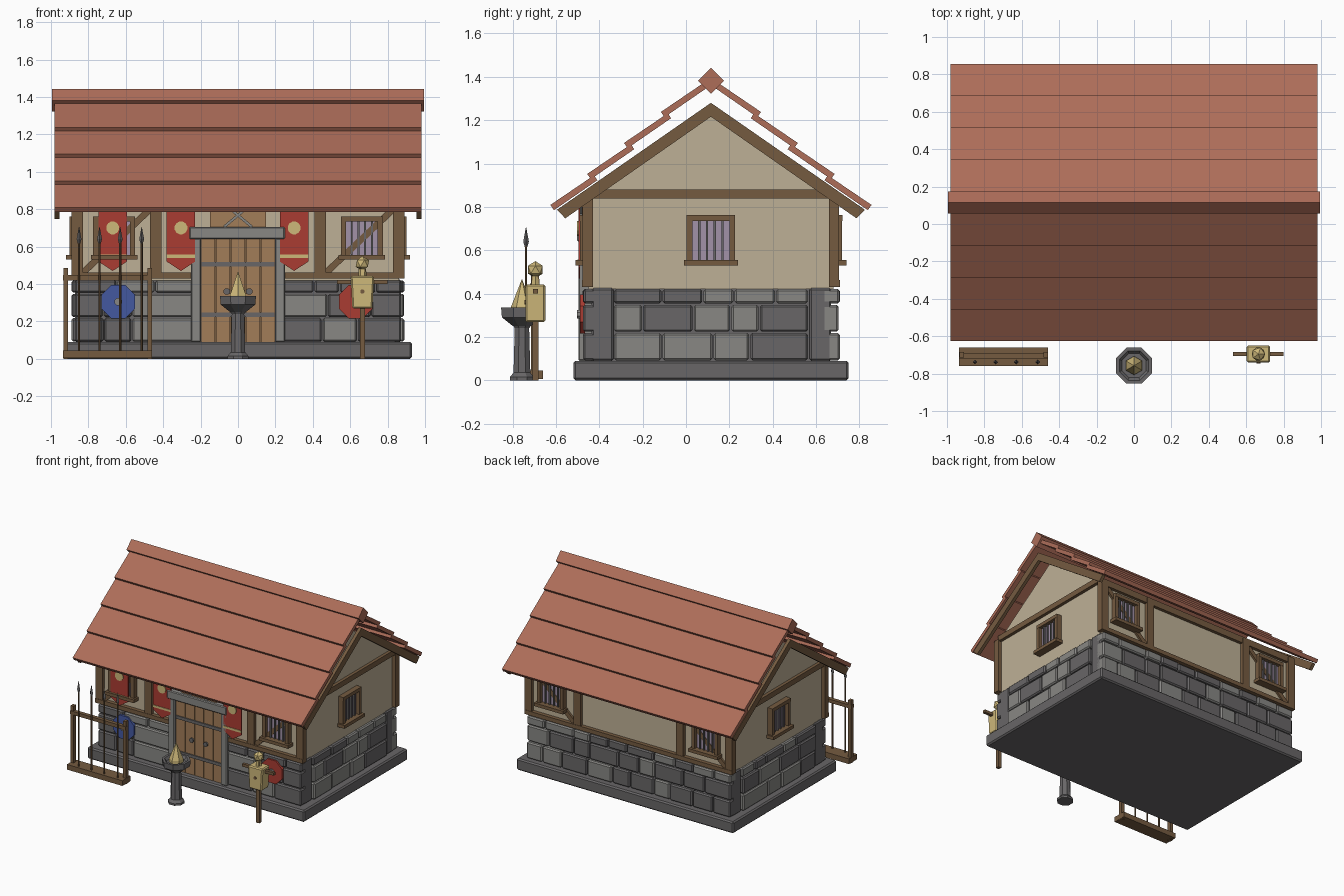
import bpy, bmesh, math, random
from mathutils import Vector, Matrix

if "Cube" in bpy.data.objects:
    bpy.data.objects.remove(bpy.data.objects["Cube"])
random.seed(4)


def lin(c):
    c /= 255
    return c / 12.92 if c < 0.04 else ((c + 0.055) / 1.055) ** 2.4


COLOURS = {"light_stone": (136, 135, 132), "dark_stone": (104, 102, 103), "timber": (117, 91, 64),
           "plaster": (190, 176, 150), "roof_tile": (173, 109, 89), "plank": (162, 125, 88),
           "red_cloth": (170, 60, 50), "blue_paint": (68, 88, 160), "straw_gold": (206, 184, 122),
           "lilac_glass": (162, 146, 168)}
MAT = {}
for n, rgb in COLOURS.items():
    MAT[n] = bpy.data.materials.new(n)
    MAT[n].diffuse_color = (*[lin(c) for c in rgb], 1)


def finish(name, bm, mats, bevel=0):
    bmesh.ops.recalc_face_normals(bm, faces=bm.faces)
    me = bpy.data.meshes.new(name)
    bm.to_mesh(me)
    bm.free()
    ob = bpy.data.objects.new(name, me)
    bpy.context.collection.objects.link(ob)
    for m in mats:
        me.materials.append(MAT[m])
    if bevel:
        b = ob.modifiers.new("bevel", "BEVEL")
        b.width, b.segments = bevel, 1
    return ob


def add_box(bm, x0, x1, y0, y1, z0, z1, mi=0):
    m = Matrix.Translation(((x0 + x1) / 2, (y0 + y1) / 2, (z0 + z1) / 2)) @ \
        Matrix.Diagonal((abs(x1 - x0), abs(y1 - y0), abs(z1 - z0), 1))
    for v in bmesh.ops.create_cube(bm, size=1, matrix=m)["verts"]:
        for f in v.link_faces:
            f.material_index = mi


def box(name, mat, *d, bevel=0):
    bm = bmesh.new()
    add_box(bm, *d)
    return finish(name, bm, [mat], bevel)


def prism(name, mat, pts, a0, a1, axis):
    """Extrude a 2D outline: (y, z) along x, or (x, z) along y."""
    bm = bmesh.new()
    place = (lambda p, a: (a, p[0], p[1])) if axis == "x" else (lambda p, a: (p[0], a, p[1]))
    f = bm.faces.new([bm.verts.new(place(p, a0)) for p in pts])
    new = bmesh.ops.extrude_face_region(bm, geom=[f])["geom"]
    shift = Vector((a1 - a0, 0, 0)) if axis == "x" else Vector((0, a1 - a0, 0))
    bmesh.ops.translate(bm, vec=shift, verts=[v for v in new if isinstance(v, bmesh.types.BMVert)])
    return finish(name, bm, [mat])


def lathe(name, mat, rings, x, y, sides=8, turn=0.0):
    """Stack of (radius, z) rings around an upright axis."""
    bm = bmesh.new()
    loops = [[bm.verts.new((x + r * math.cos(turn + 2 * math.pi * i / sides),
                            y + r * math.sin(turn + 2 * math.pi * i / sides), z))
              for i in range(sides)] for r, z in rings]
    for a, b in zip(loops, loops[1:]):
        for i in range(sides):
            j = (i + 1) % sides
            bm.faces.new((a[i], a[j], b[j], b[i]))
    bm.faces.new(loops[0])
    bm.faces.new(loops[-1])
    return finish(name, bm, [mat])


def strip(name, mat, p, q, w, y0, y1):
    """Slanted bar in the x-z plane."""
    d = Vector((q[0] - p[0], q[1] - p[1])).normalized() * w / 2
    pts = [(p[0] - d.y, p[1] + d.x), (p[0] + d.y, p[1] - d.x),
           (q[0] + d.y, q[1] - d.x), (q[0] - d.y, q[1] + d.x)]
    return prism(name, mat, pts, y0, y1, "y")


def disc(name, mat, x, z, r, y0, y1, n):
    return prism(name, mat, [(x + r * math.cos(2 * math.pi * (i + .5) / n),
                              z + r * math.sin(2 * math.pi * (i + .5) / n)) for i in range(n)], y0, y1, "y")


# Wall planes: u runs along the wall, d points outward
CY = 0.115
WALL = {"front": lambda u, d: (u, -0.45 - d), "back": lambda u, d: (u, 0.68 + d),
        "right": lambda u, d: (0.86 + d, u), "left": lambda u, d: (-0.86 - d, u)}


def wall_box(name, mat, side, u0, u1, d0, d1, z0, z1):
    (xa, ya), (xb, yb) = WALL[side](u0, d0), WALL[side](u1, d1)
    return box(name, mat, xa, xb, ya, yb, z0, z1)


def window(side, u):
    n = side + "_window_"
    wall_box(n + "pane", "lilac_glass", side, u - .09, u + .09, -.01, .012, .55, .745)
    for s in (-1, 1):
        wall_box(n + "jamb", "timber", side, u + s * .085, u + s * .112, -.01, .04, .55, .76)
    wall_box(n + "head", "timber", side, u - .112, u + .112, -.01, .042, .735, .762)
    wall_box(n + "sill", "timber", side, u - .125, u + .125, -.01, .06, .53, .555)
    for i in range(4):
        b = u - .054 + .036 * i
        wall_box(n + "bar", "dark_stone", side, b - .005, b + .005, .01, .024, .55, .74)


# Foundation, stone core and corner pillars
box("foundation", "dark_stone", -.93, .93, -.52, .75, 0, .09, bevel=.01)
box("stone_core", "dark_stone", -.84, .84, -.435, .665, .08, .43)
for x in (-.82, .82):
    for y in (-.385, .62):
        box("corner_pillar", "dark_stone", x - .052, x + .052, y - .05, y + .05, .09, .425, bevel=.008)

# Stone courses
ROWS = ((.092, .218), (.224, .348), (.354, .42))


def stones(name, side, u0, u1):
    bm = bmesh.new()
    for z0, z1 in ROWS:
        u = u0
        while u < u1 - .02:
            e = u + random.uniform(.13, .25)
            if u1 - e < .1:
                e = u1
            (xa, ya), (xb, yb) = WALL[side](u + .003, -.05), WALL[side](e - .003, random.uniform(.02, .03))
            add_box(bm, xa, xb, ya, yb, z0, z1, int(random.random() < .45))
            u = e
    finish(name, bm, ["light_stone", "dark_stone"], .009)


stones("front_left_stones", "front", -.875, -.24)
stones("front_right_stones", "front", .24, .875)
stones("back_stones", "back", -.875, .875)
for s in ("left", "right"):
    stones(s + "_stones", s, -.335, .565)

# Plastered upper walls with gables
prism("plaster_walls", "plaster", [(-.45, .42), (.68, .42), (.68, .862), (CY, 1.25), (-.45, .862)], -.86, .86, "x")

# Timber frame
for side in ("front", "back"):
    for x in (-.86, -.44, .44, .86):
        wall_box(side + "_post", "timber", side, x - .03, x + .03, -.02, .027, .43, .84)
    wall_box(side + "_top_plate", "timber", side, -.89, .89, -.02, .024, .80, .85)
    spans = ((-.89, -.25), (.25, .89)) if side == "front" else ((-.89, .89),)
    for a, b in spans:
        wall_box(side + "_sill_beam", "timber", side, a, b, -.02, .03, .43, .462)
    y0, y1 = WALL[side](0, -.01)[1], WALL[side](0, .016)[1]
    for x in (-.65, .65):
        strip(side + "_brace", "timber", (x - .18, .46), (x + .18, .80), .035, y0, y1)
        window(side, x + .012 if x > 0 else x - .012)
for side in ("left", "right"):
    wall_box(side + "_tie_beam", "timber", side, -.44, .67, -.01, .024, .838, .88)
    window(side, CY)

# Barge boards
RISE = .69
for x in (-.98, .86):
    a = x if x < 0 else .955
    pts = [(CY, 1.28), (CY + .71, .787), (CY + .672, .747), (CY, 1.216), (CY - .672, .747), (CY - .71, .787)]
    prism("barge_board", "timber", pts, a, a + .025, "x")

# Roof courses and ridge
for s in (-1, 1):
    for i in range(4):
        y, z = .724 - .17 * i, .785 + .143 * i
        run = .20 if i < 3 else .214
        pts = [(y, z), (y - run, z + run * RISE), (y - run + .015, z + run * RISE + .023), (y + .017, z + .024)]
        prism("roof_course", "roof_tile", [(CY + s * p, q) for p, q in pts], -.98, .98, "x")
prism("ridge_cap", "roof_tile", [(CY, 1.442), (CY + .06, 1.382), (CY, 1.322), (CY - .06, 1.382)], -.995, .995, "x")

# Door with planks, iron bands, handles and stone surround
box("door_backing", "timber", -.2, .2, -.465, -.43, .09, .65)
for i in range(5):
    x = -.16 + .08 * i
    box("door_plank", "plank", x - .038, x + .038, -.475, -.45, .09, .645)
for z in (.235, .505):
    box("door_band", "dark_stone", -.195, .195, -.483, -.47, z - .012, z + .012)
for x in (-.06, .06):
    disc("door_handle", "dark_stone", x, .36, .018, -.488, -.47, 8)
for s in (-1, 1):
    box("door_jamb", "light_stone", s * .198, s * .252, -.497, -.43, .09, .645, bevel=.006)
box("door_lintel", "light_stone", -.26, .25, -.503, -.43, .64, .705, bevel=.006)

# Board with crossed blades above the door
box("door_board", "plank", -.15, .15, -.48, -.44, .70, .84)
for s in (-1, 1):
    strip("crossed_blade", "light_stone", (-s * .075, .705), (s * .075, .83), .014, -.49, -.479)

# Hanging banners
for x in (-.67, -.305, .30):
    prism("banner", "red_cloth", [(x - .076, .82), (x - .076, .52), (x, .47), (x + .076, .52), (x + .076, .82)],
          -.497, -.488, "y")
    box("banner_band", "straw_gold", x - .076, x + .076, -.501, -.496, .54, .557)
    disc("banner_emblem", "straw_gold", x, .70, .035, -.502, -.496, 12)
    box("banner_rod", "timber", x - .09, x + .09, -.5, -.45, .815, .83)

# Wall shields
for x, col in ((-.64, "blue_paint"), (.63, "red_cloth")):
    sh = disc("wall_shield", col, x, .305, .097, -.488, -.465, 8)
    disc("shield_boss", "light_stone", x, .305, .022, -.502, -.485, 8)

# Weapon rack with four spears
box("rack_base", "timber", -.935, -.46, -.76, -.66, .005, .045)
for x in (-.922, -.473):
    box("rack_post", "timber", x - .012, x + .012, -.715, -.685, 0, .485)
box("rack_rail", "timber", -.935, -.46, -.72, -.69, .42, .447)
for x in (-.85, -.74, -.63, -.515):
    lathe("spear_shaft", "timber", [(.006, .04), (.006, .63)], x, -.738, 6)
    lathe("spear_head", "dark_stone", [(.006, .615), (.013, .64), (.001, .705)], x, -.738, 4)

# Brazier with flame
T = math.pi / 8
lathe("brazier_stand", "dark_stone", [(.06, 0), (.06, .015), (.042, .035), (.036, .24), (.05, .26)], 0, -.757, 8, T)
lathe("brazier_bowl", "dark_stone", [(.045, .25), (.1, .29), (.104, .335), (.085, .335), (.07, .315)], 0, -.757, 8, T)
lathe("brazier_flame", "straw_gold", [(.05, .315), (.05, .34), (.001, .465)], 0, -.757, 6, math.pi / 6)

# Training dummy
DX, DY = .665, -.695
box("dummy_post", "timber", DX - .014, DX + .014, DY - .014, DY + .014, 0, .48)
box("dummy_arms", "timber", DX - .135, DX + .135, DY - .011, DY + .011, .40, .422)
body = box("dummy_body", "straw_gold", DX - .063, DX + .063, DY - .046, DY + .046, .268, .442, bevel=.008)
for v in body.data.vertices:
    if v.co.z < .3:
        v.co.x = DX + (v.co.x - DX) * .85
disc("dummy_target", "timber", DX, .36, .012, DY - .05, DY - .04, 8)
bm = bmesh.new()
bmesh.ops.create_icosphere(bm, subdivisions=1, radius=.04, matrix=Matrix.Translation((DX, DY, .51)))
finish("dummy_head", bm, ["straw_gold"])
lathe("dummy_neck", "straw_gold", [(.022, .44), (.02, .48)], DX, DY, 6)

for m in bpy.data.materials:
    if m.users and not m.is_grease_pencil:
        m.use_nodes = True
        m.node_tree.nodes["Principled BSDF"].inputs["Base Color"].default_value = m.diffuse_color
